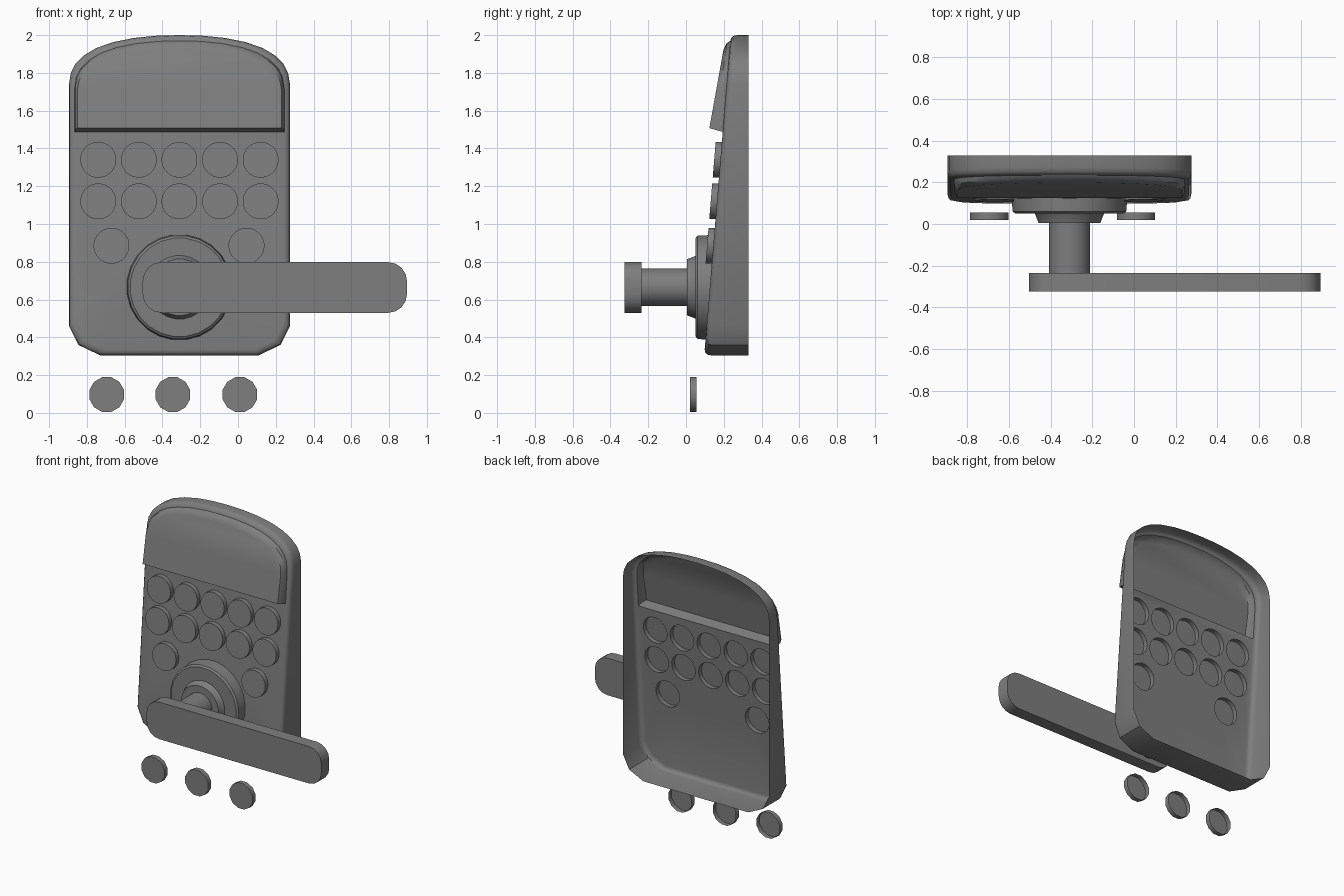
import bpy, bmesh
from math import sin, cos, pi, radians

cube = bpy.data.objects.get("Cube")
if cube:
    bpy.data.objects.remove(cube)

grey = bpy.data.materials.new("mid grey")
grey.use_nodes = True
tone = (0.21, 0.21, 0.21, 1)
grey.diffuse_color = tone
grey.node_tree.nodes["Principled BSDF"].inputs["Base Color"].default_value = tone

CX, CZ, HALF_W, HALF_H = -0.31, 1.1525, 0.585, 0.8475
HOOD_Z = 1.5


def face_y(z):
    """Depth of the sloping front panel."""
    return 0.10 + 0.083 * (z - 0.35)


def hood_y(z):
    return 0.125 + 0.18 * (z - 1.515)


def finish(name, bm, angle=35):
    bmesh.ops.recalc_face_normals(bm, faces=bm.faces)
    mesh = bpy.data.meshes.new(name)
    bm.to_mesh(mesh)
    bm.free()
    mesh.materials.append(grey)
    obj = bpy.data.objects.new(name, mesh)
    bpy.context.collection.objects.link(obj)
    bpy.ops.object.select_all(action="DESELECT")
    bpy.context.view_layer.objects.active = obj
    obj.select_set(True)
    bpy.ops.object.shade_smooth_by_angle(angle=radians(angle))
    return obj


def loop(bm, pts):
    return [bm.verts.new(p) for p in pts]


def bridge(bm, a, b):
    for i in range(len(a)):
        j = (i + 1) % len(a)
        bm.faces.new((a[i], a[j], b[j], b[i]))


def circle(x, z, r, sides, y):
    """Ring facing the front; y is a number or a function of z."""
    pts = []
    for i in range(sides):
        t = 2 * pi * (i + 0.5) / sides
        pz = z + r * sin(t)
        pts.append((x + r * cos(t), y(pz) if callable(y) else y, pz))
    return pts


# Housing outline: right half from bottom to top, then mirrored
half = [(0.42, 0.305), (0.535, 0.36), (0.585, 0.46), (0.585, HOOD_Z), (0.585, 1.74),
        (0.575, 1.8), (0.55, 1.85), (0.505, 1.893), (0.44, 1.932), (0.35, 1.963),
        (0.24, 1.985), (0.12, 1.997)]
outline = half + [(0, 2.0)] + [(-x, z) for x, z in reversed(half)]


def inset_ring(d, dy):
    ring = []
    for x, z in outline:
        px = x * (HALF_W - d) / HALF_W
        pz = CZ + (z - CZ) * (HALF_H - d) / HALF_H
        ring.append((CX + px, face_y(pz) + dy, pz))
    return ring


# Button layout
buttons = [(CX + 0.215 * i, z) for z in (1.34, 1.12) for i in range(-2, 3)]
buttons += [(CX - 0.36, 0.885), (CX + 0.355, 0.885)]

# Housing: open-backed shell with a hooded upper panel and holes for buttons
bm = bmesh.new()
back = loop(bm, [(CX + x, 0.33, z) for x, z in outline])
prev = back
for d, dy in ((0, 0.035), (0.004, 0.015), (0.014, 0.004), (0.03, 0)):
    ring = loop(bm, inset_ring(d, dy))
    bridge(bm, prev, ring)
    prev = ring
first = outline.index((HALF_W, HOOD_Z))
last = outline.index((-HALF_W, HOOD_Z))
hood_edge = prev[first:last + 1]
lower_edge = prev[:first + 1] + prev[last:]

# Hood: rises from the panel, steep at the base and blended at the top
top_z = max(v.co.z for v in hood_edge)
previous = hood_edge
for side, crown, lift in ((0.003, 0.012, 0.6), (0.015, 0.045, 1)):
    pts = []
    for v in hood_edge:
        f = (v.co.z - hood_edge[0].co.z) / (top_z - hood_edge[0].co.z)
        x = CX + (v.co.x - CX) * (1 - side / HALF_W)
        z = v.co.z + 0.02 * lift * (1 - f) - crown * f
        pts.append((x, face_y(z) + (hood_y(z) - face_y(z)) * lift, z))
    ring = loop(bm, pts)
    bridge(bm, previous, ring)
    previous = ring
bm.faces.new(previous)

# Lower panel with round holes
edges = []


def close_edges(verts):
    for i, v in enumerate(verts):
        w = verts[(i + 1) % len(verts)]
        edges.append(bm.edges.get((v, w)) or bm.edges.new((v, w)))


close_edges(lower_edge)
for x, z in buttons:
    close_edges(loop(bm, circle(x, z, 0.095, 24, face_y)))
bmesh.ops.triangle_fill(bm, edges=edges, use_beauty=True, normal=(0, -1, 0.083))
finish("housing", bm)


def cup(name, x, z, r, sides, front, rear):
    """Shallow button, open at the back."""
    bm = bmesh.new()
    a = loop(bm, circle(x, z, r, sides, rear))
    b = loop(bm, circle(x, z, r, sides, front))
    bridge(bm, a, b)
    bm.faces.new(b)
    finish(name, bm)


for n, (x, z) in enumerate(buttons):
    cup(f"button_{n + 1}", x, z, 0.095, 24, lambda h: face_y(h) - 0.033, face_y)
for n, x in enumerate((-0.695, -0.345, 0.01)):
    cup(f"loose_button_{n + 1}", x, 0.097, 0.095, 12, 0.02, 0.055)


def turned(name, sides, profile):
    """Stack of rings around the handle axis, capped at the front."""
    bm = bmesh.new()
    rings = [loop(bm, circle(CX, 0.665, r, sides, y)) for r, y in profile]
    for a, b in zip(rings, rings[1:]):
        bridge(bm, a, b)
    bm.faces.new(rings[-1])
    finish(name, bm)


# Handle mount and spindle
turned("rosette", 24, [(0.28, face_y), (0.275, 0.06), (0.262, 0.05)])
turned("collar", 24, [(0.172, 0.055), (0.165, 0.045), (0.15, 0.005)])
turned("spindle", 24, [(0.1, 0.01), (0.1, -0.24)])

# Lever handle: rounded bar
bm = bmesh.new()
x0, x1, z0, z1, r = -0.505, 0.895, 0.53, 0.798, 0.1
pts = []
for k, (x, z) in enumerate(((x1 - r, z1 - r), (x0 + r, z1 - r), (x0 + r, z0 + r), (x1 - r, z0 + r))):
    for i in range(5):
        t = (k + i / 4) * pi / 2
        pts.append((x + r * cos(t), z + r * sin(t)))
rear = loop(bm, [(x, -0.235, z) for x, z in pts])
front = loop(bm, [(x, -0.325, z) for x, z in pts])
bridge(bm, rear, front)
bm.faces.new(rear)
bm.faces.new(front)
finish("lever_handle", bm)
